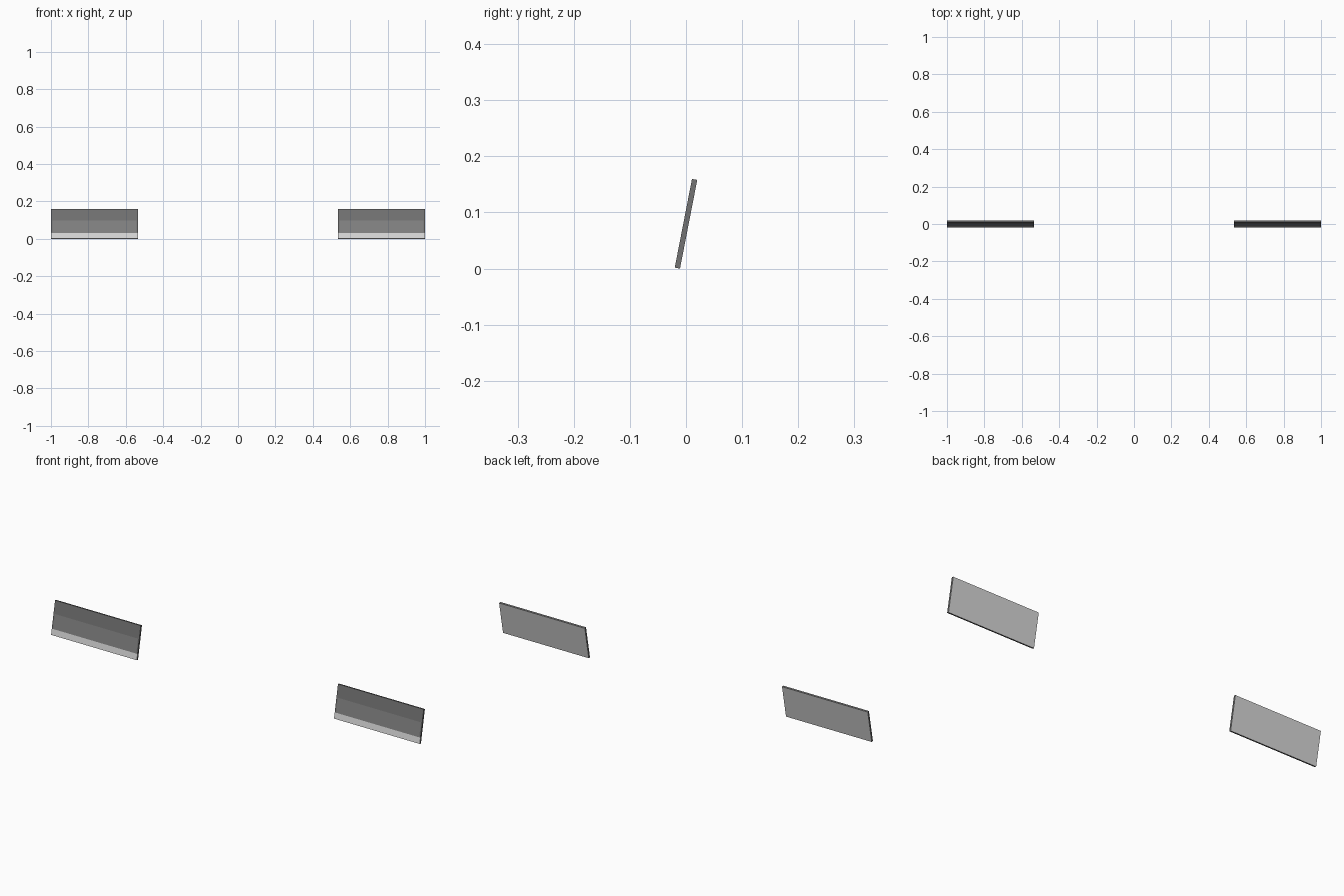
import bpy, bmesh, math
from mathutils import Matrix, Vector

if "Cube" in bpy.data.objects:
    bpy.data.objects.remove(bpy.data.objects["Cube"])

WIDTH, THICK, HEIGHT = 0.465, 0.0095, 0.161
TILT = math.radians(-11)          # top leans backwards
RIM = 0.007


def material(name, value):
    m = bpy.data.materials.new(name)
    m.diffuse_color = (value, value, value, 1)
    m.use_nodes = True
    m.node_tree.nodes["Principled BSDF"].inputs["Base Color"].default_value = m.diffuse_color
    return m


MATS = [material("light grey", 0.68), material("dark grey", 0.17),
        material("mid grey", 0.22)]


def panel(name, x):
    bm = bmesh.new()
    bmesh.ops.create_cube(bm, size=1)
    bmesh.ops.scale(bm, vec=(WIDTH, THICK, HEIGHT), verts=bm.verts)
    bmesh.ops.translate(bm, vec=(0, 0, HEIGHT / 2), verts=bm.verts)

    # cut the slab along the colour boundaries
    half = WIDTH / 2 - RIM
    cuts = [((0, 0, z), (0, 0, 1)) for z in (0.029, 0.035, 0.099, HEIGHT - RIM)]
    cuts += [((s * half, 0, 0), (1, 0, 0)) for s in (-1, 1)]
    for co, no in cuts:
        bmesh.ops.bisect_plane(bm, geom=bm.verts[:] + bm.edges[:] + bm.faces[:],
                               plane_co=Vector(co), plane_no=Vector(no))
    bm.normal_update()

    # dark edges and upper front band, light back and lower front
    for f in bm.faces:
        c = f.calc_center_median()
        if f.normal.y > 0.5:
            f.material_index = 0
        elif f.normal.y > -0.5:
            f.material_index = 1
        elif c.z > 0.099 or (c.z > 0.035 and abs(c.x) > half):
            f.material_index = 1
        elif c.z > 0.029:
            f.material_index = 2
        else:
            f.material_index = 0

    # tilt, centre and stand on the ground
    bm.transform(Matrix.Rotation(TILT, 4, 'X'))
    ys = [v.co.y for v in bm.verts]
    zs = [v.co.z for v in bm.verts]
    bmesh.ops.translate(bm, vec=(x, -(min(ys) + max(ys)) / 2, -min(zs)),
                        verts=bm.verts)
    me = bpy.data.meshes.new(name)
    bm.to_mesh(me)
    bm.free()
    for m in MATS:
        me.materials.append(m)
    bpy.context.collection.objects.link(bpy.data.objects.new(name, me))


for side, name in ((-1, "left_panel"), (1, "right_panel")):
    panel(name, side * (1 - WIDTH / 2))
